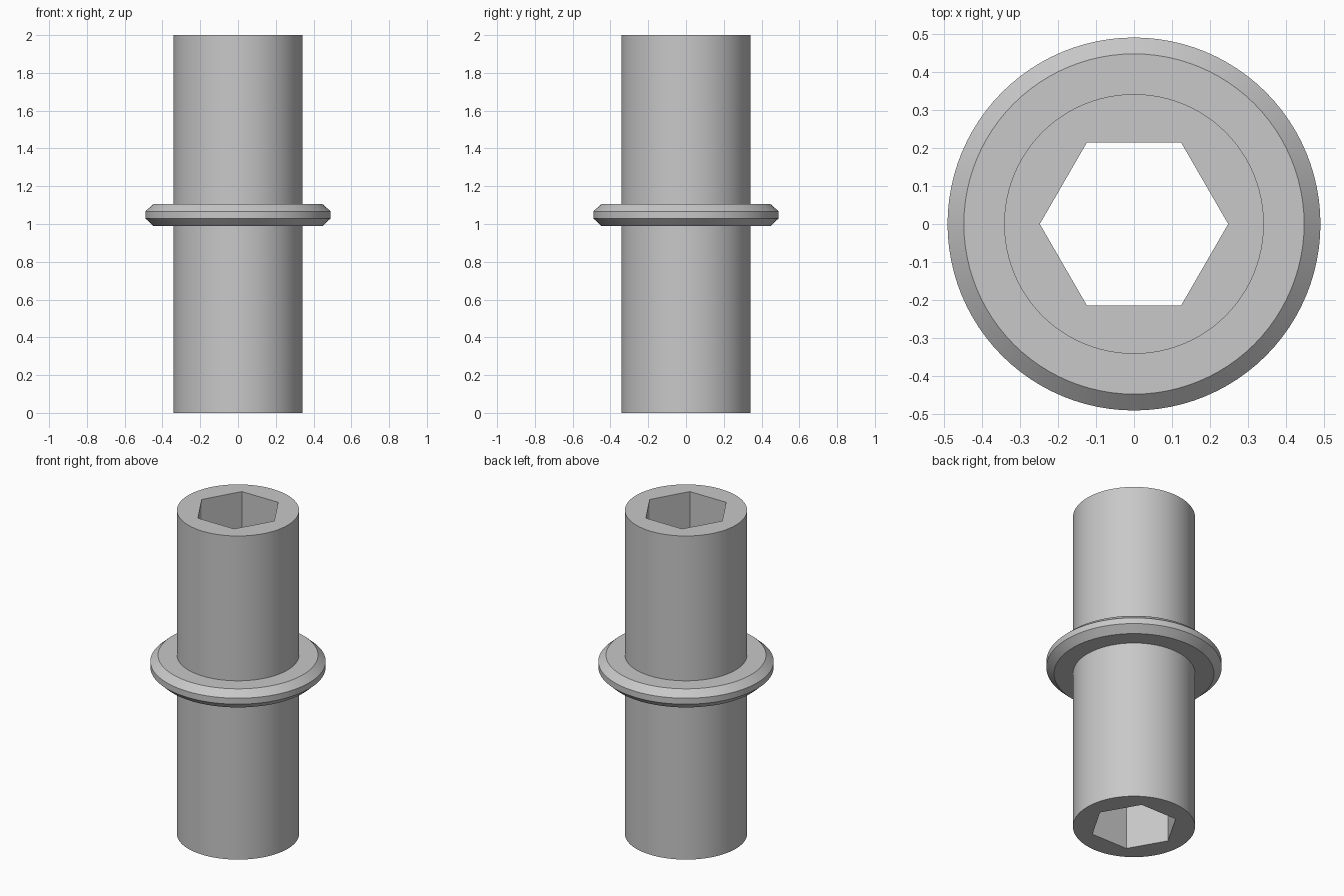
import bpy
import bmesh
from math import cos, sin, pi, radians

SEGMENTS = 96          # a multiple of six, so the socket corners land on vertices
BODY_RADIUS = 0.342
SOCKET_RADIUS = 0.248  # centre to corner

cube = bpy.data.objects.get("Cube")
if cube:
    bpy.data.objects.remove(cube, do_unlink=True)

grey = bpy.data.materials.new("plain grey")
grey.use_nodes = True
colour = (0.58, 0.58, 0.58, 1)
grey.diffuse_color = colour
grey.node_tree.nodes["Principled BSDF"].inputs["Base Color"].default_value = colour


def round_ring(radius, angle):
    return radius


def hex_ring(radius, angle):
    """Distance to the edge of a hexagon with corners on the x axis."""
    return radius * cos(pi / 6) / cos(angle % (pi / 3) - pi / 6)


def lathe(name, profile):
    """Sweep a closed profile of (shape, radius, z) around the z axis."""
    bm = bmesh.new()
    rings = []
    for shape, radius, z in profile:
        ring = []
        for i in range(SEGMENTS):
            a = 2 * pi * i / SEGMENTS
            r = shape(radius, a)
            ring.append(bm.verts.new((r * cos(a), r * sin(a), z)))
        rings.append(ring)
    for lower, upper in zip(rings, rings[1:] + rings[:1]):
        for i in range(SEGMENTS):
            j = (i + 1) % SEGMENTS
            bm.faces.new((lower[i], lower[j], upper[j], upper[i]))
    bmesh.ops.recalc_face_normals(bm, faces=bm.faces[:])
    mesh = bpy.data.meshes.new(name)
    bm.to_mesh(mesh)
    bm.free()
    mesh.materials.append(grey)
    obj = bpy.data.objects.new(name, mesh)
    bpy.context.collection.objects.link(obj)
    bpy.ops.object.select_all(action="DESELECT")
    obj.select_set(True)
    bpy.context.view_layer.objects.active = obj
    bpy.ops.object.shade_smooth_by_angle(angle=radians(20))
    return obj


# Round sleeve with a hexagonal socket running right through
lathe("sleeve", [
    (round_ring, BODY_RADIUS, 0),
    (round_ring, BODY_RADIUS, 2),
    (hex_ring, SOCKET_RADIUS, 2),
    (hex_ring, SOCKET_RADIUS, 0),
])

# Collar with chamfered rims, seated slightly into the sleeve
lathe("collar", [
    (round_ring, BODY_RADIUS - 0.01, 0.99),
    (round_ring, 0.448, 0.99),
    (round_ring, 0.491, 1.03),
    (round_ring, 0.491, 1.067),
    (round_ring, 0.448, 1.105),
    (round_ring, BODY_RADIUS - 0.01, 1.105),
])
